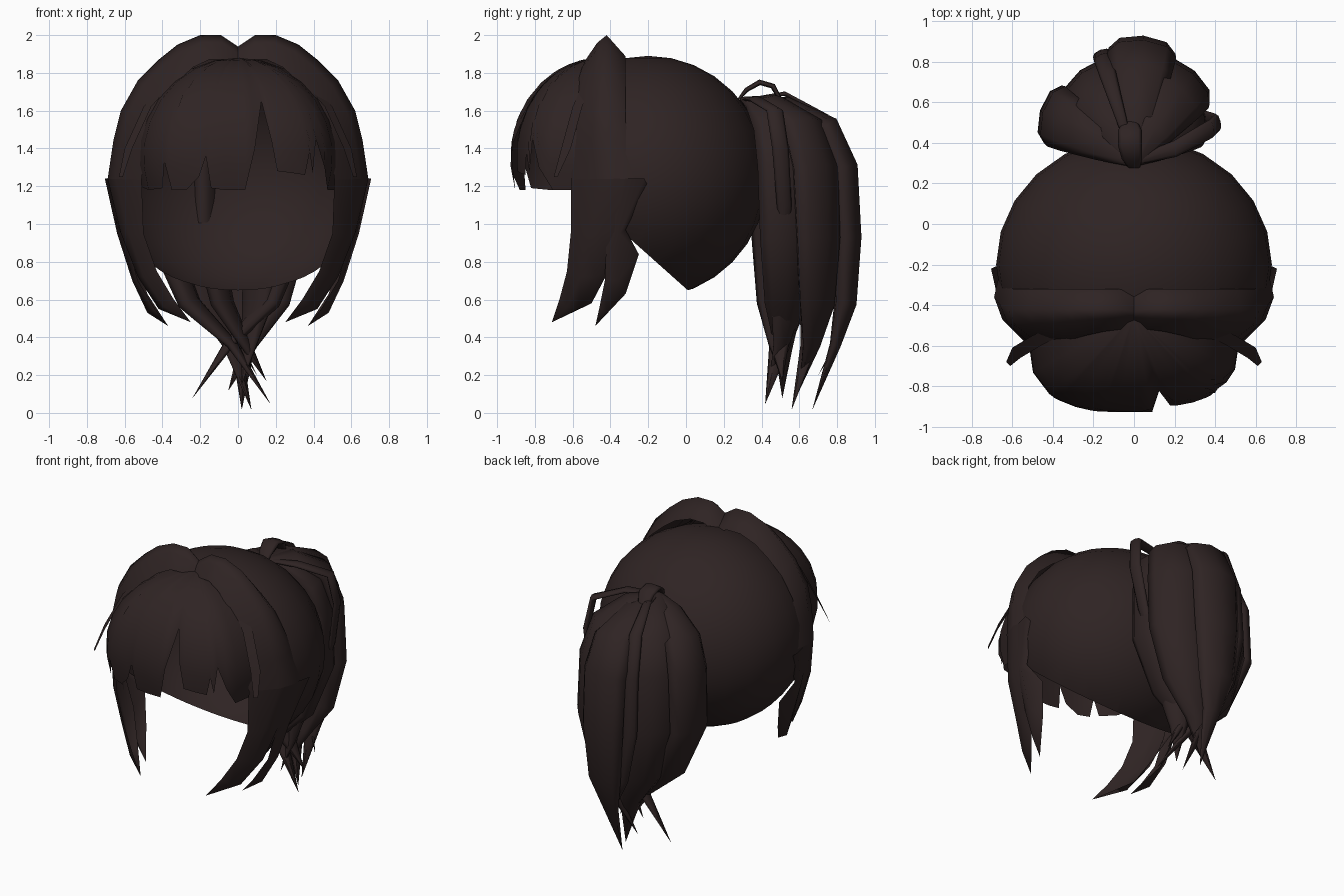
import bpy, bmesh, math
from mathutils import Vector

cube = bpy.data.objects.get("Cube")
if cube:
    bpy.data.objects.remove(cube)

# One dark brown for all the hair
brown = bpy.data.materials.new("dark_brown_hair")
brown.use_nodes = True
colour = (.028, .0172, .017, 1)
brown.diffuse_color = colour
brown.node_tree.nodes["Principled BSDF"].inputs["Base Color"].default_value = colour


def finish(name, bm):
    """Turn a bmesh into a smooth, brown object."""
    bmesh.ops.remove_doubles(bm, verts=bm.verts, dist=.0005)
    bmesh.ops.recalc_face_normals(bm, faces=bm.faces)
    mesh = bpy.data.meshes.new(name)
    bm.to_mesh(mesh)
    bm.free()
    mesh.materials.append(brown)
    mesh.shade_smooth()
    obj = bpy.data.objects.new(name, mesh)
    bpy.context.collection.objects.link(obj)
    return obj


def sheet(name, rows, side=1, closed=False):
    """Skin rows of points with quads; side=-1 mirrors across x."""
    bm = bmesh.new()
    grid = [[bm.verts.new((p[0] * side, p[1], p[2])) for p in row] for row in rows]
    for upper, lower in zip(grid, grid[1:]):
        count = len(upper)
        for i in range(count if closed else count - 1):
            j = (i + 1) % count
            bm.faces.new((upper[i], upper[j], lower[j], lower[i]))
    return finish(name, bm)


def strand(name, path, widths, outward, flatness=.4, sides=8):
    """A flattened, tapering lock of hair that follows a path."""
    path = [Vector(p) for p in path]
    across = Vector((-outward[1], outward[0], 0)).normalized()
    rows = []
    for i, (point, width) in enumerate(zip(path, widths)):
        along = path[min(i + 1, len(path) - 1)] - path[max(i - 1, 0)]
        normal = across.cross(along).normalized()
        angles = [math.tau * k / sides for k in range(sides)]
        rows.append([point + across * width * math.cos(a)
                     + normal * width * flatness * math.sin(a) for a in angles])
    return sheet(name, rows, closed=True)


# Scalp cap: ellipsoid cut open at the face and along the nape
bm = bmesh.new()
bmesh.ops.create_uvsphere(bm, u_segments=24, v_segments=16, radius=1)
for v in bm.verts:
    v.co = Vector((v.co.x * .68, v.co.y * .63 - .2, v.co.z * .64 + 1.25))
for origin, normal in (((0, -.5, 0), (0, -1, 0)), ((0, .02, .64), (0, -.33, -.37))):
    geometry = bm.verts[:] + bm.edges[:] + bm.faces[:]
    bmesh.ops.bisect_plane(bm, geom=geometry, plane_co=origin, plane_no=normal,
                           clear_outer=True)
finish("scalp_cap", bm)

# Fringe: rounded shell with a ragged hem of (x, lowest z)
hem = [(-.54, 1.2), (-.5, 1.18), (-.42, 1.19), (-.39, 1.33), (-.37, 1.18),
       (-.29, 1.18), (-.21, 1.25), (-.17, 1.36), (-.15, 1.19), (-.07, 1.18),
       (.04, 1.18), (.09, 1.4), (.15, 1.65), (.18, 1.44), (.21, 1.28),
       (.29, 1.27), (.36, 1.26), (.38, 1.38), (.4, 1.27), (.42, 1.45),
       (.46, 1.3), (.5, 1.18), (.54, 1.18)]
columns = []
for x, low in hem:
    depth = .48 * (1 - min(abs(x) / .54, 1) ** 3) ** (1 / 3)
    if x > .1:
        depth *= .95
    end = math.acos((low - 1.35) / .53)
    turns = [end * k / 8 for k in range(9)]
    columns.append([(x * math.sin(a), -.45 - depth * math.sin(a),
                     1.35 + .53 * math.cos(a)) for a in turns])
sheet("fringe", columns)

# Swept side sections: crest as (x, z, front y, crest y, back y)
crest = [(0, 1.94, -.5, -.43, -.33), (.09, 2, -.52, -.42, -.32),
         (.2, 2, -.53, -.42, -.32), (.32, 1.95, -.55, -.42, -.32),
         (.42, 1.87, -.57, -.42, -.32), (.53, 1.76, -.58, -.42, -.32),
         (.62, 1.6, -.6, -.42, -.32), (.66, 1.44, -.61, -.4, -.3),
         (.69, 1.24, -.61, -.36, -.24)]


def toward_head(x, z, y, across, up):
    return x * across, y, 1.2 + (z - 1.2) * up


swept = [[toward_head(x, z, front, .74, .84),
          toward_head(x, z, front * .45 + mid * .55, .94, .95),
          (x, mid, z),
          toward_head(x, z, back, .96, .86)]
         for x, z, front, mid, back in crest]

# Two hanging locks beside the face, each ending in a point
front_tip, rear_tip = (.25, -.71, .48), (.37, -.48, .46)
front_lock = [
    swept[-1],
    [(.5, -.61, .95), (.58, -.54, .95), (.62, -.45, .95), (.63, -.35, .97)],
    [(.43, -.63, .75), (.5, -.56, .72), (.53, -.48, .72), (.52, -.4, .77)],
    [(.34, -.67, .6), (.39, -.63, .56), (.42, -.57, .55), (.42, -.5, .58)],
    [front_tip] * 4]
rear_lock = [
    [(.66, -.42, 1.24), (.705, -.22, 1.24), (.66, -.2, 1.2)],
    [(.6, -.42, .95), (.64, -.35, .95), (.61, -.32, .97)],
    [(.53, -.43, .7), (.56, -.36, .7), (.54, -.25, .84)],
    [(.44, -.46, .55), (.48, -.42, .53), (.48, -.32, .63)],
    [rear_tip] * 3]

# Loose wisp standing off each temple
wisp = [
    [(.3, -.52, 1.8), (.34, -.48, 1.8)],
    [(.46, -.6, 1.62), (.5, -.55, 1.62)],
    [(.56, -.66, 1.4), (.6, -.61, 1.4)],
    [(.61, -.7, 1.25), (.63, -.68, 1.25)]]

for label, side in (("left", 1), ("right", -1)):
    sheet(label + "_swept_section", swept, side)
    sheet(label + "_front_lock", front_lock, side)
    sheet(label + "_rear_lock", rear_lock, side)
    sheet(label + "_temple_wisp", wisp, side)

# Ponytail: strands fan out of the knot and gather toward crossing tips
knot = Vector((0, .31, 1.66))
taper = [.03, .09, .14, .155, .15, .12, .06, .001]


def ponytail_strand(name, bulge_x, bulge_y, top, tip, scale=1):
    def at(out, z):
        """Point between the knot and the widest part."""
        return bulge_x * out, knot.y + (bulge_y - knot.y) * out, z

    def gather(inward, back, z):
        """Point between the widest part and the tip."""
        return (bulge_x + (tip[0] - bulge_x) * inward,
                bulge_y + (tip[1] - bulge_y) * back, z)

    path = [knot, at(.4, top), at(.8, top - .12), at(.96, 1.3), at(1, .93),
            gather(.25, .06, .58), gather(.65, .35, .36), tip]
    strand(name, path, [w * scale for w in taper],
           (bulge_x, bulge_y - .42), flatness=.45)


ponytail_strand("ponytail_centre", .04, .855, 1.63, (.02, .67, .02), 1.1)
ponytail_strand("ponytail_back_right", -.22, .7, 1.63, (.07, .56, .02), 1.1)
ponytail_strand("ponytail_back_left", .25, .7, 1.64, (-.05, .6, .12), 1.1)
ponytail_strand("ponytail_side_right", -.4, .54, 1.62, (.17, .42, .05))
ponytail_strand("ponytail_side_left", .3, .52, 1.62, (-.24, .51, .08), .9)
ponytail_strand("ponytail_inner_right", -.16, .48, 1.58, (.15, .51, .17), .95)
ponytail_strand("ponytail_inner_left", .13, .54, 1.58, (.02, .44, .15), .95)
ponytail_strand("ponytail_arched_wisp", -.16, .84, 1.69, (.1, .7, .2), .3)

# Short wisp on the left and a curl of hair wrapped over the knot
strand("ponytail_left_wisp",
       [knot, (.2, .37, 1.66), (.38, .47, 1.6), (.41, .5, 1.4),
        (.36, .52, 1.1), (.22, .53, .7)],
       [.02, .04, .045, .045, .04, .001], (1, .2))
strand("knot_curl",
       [(0, .28, 1.66), (-.01, .32, 1.71), (-.02, .39, 1.75),
        (-.02, .46, 1.73), (-.02, .52, 1.62)],
       [.03, .05, .06, .06, .03], (0, 1), flatness=.25)
